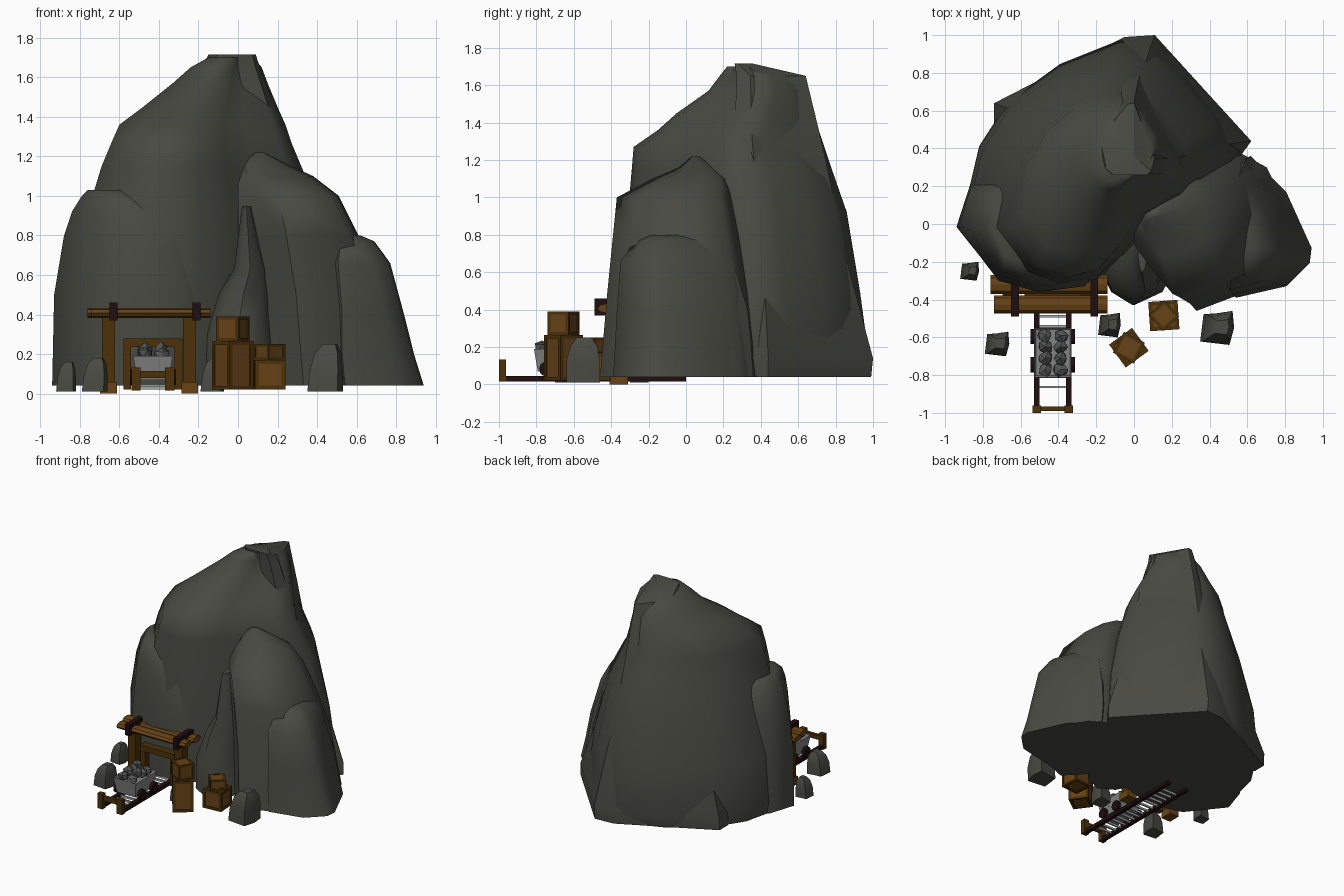
import bpy, bmesh, math, random
from mathutils import Matrix, Vector

random.seed(4)
old = bpy.data.objects.get("Cube")
if old:
    bpy.data.objects.remove(old, do_unlink=True)


def material(name, r, g, b):
    m = bpy.data.materials.new(name)
    m.use_nodes = True
    m.diffuse_color = (r, g, b, 1)
    bsdf = m.node_tree.nodes["Principled BSDF"]
    bsdf.inputs["Base Color"].default_value = (r, g, b, 1)
    bsdf.inputs["Roughness"].default_value = 0.9
    return m


STONE = material("dark stone", .067, .067, .055)
ORE = material("ore stone", .09, .095, .09)
WOOD = material("light wood", .135, .055, .008)
BEAM = material("dark wood", .072, .031, .003)
IRON = material("dark iron", .014, .004, .005)
STEEL = material("grey steel", .23, .23, .23)
RUNG = material("pale steel", .38, .39, .4)


def finish(name, bm, mats, smooth=None):
    bmesh.ops.recalc_face_normals(bm, faces=bm.faces)
    mesh = bpy.data.meshes.new(name)
    bm.to_mesh(mesh)
    bm.free()
    for m in mats:
        mesh.materials.append(m)
    obj = bpy.data.objects.new(name, mesh)
    bpy.context.collection.objects.link(obj)
    if smooth:
        bpy.ops.object.select_all(action='DESELECT')
        obj.select_set(True)
        bpy.context.view_layer.objects.active = obj
        bpy.ops.object.shade_smooth_by_angle(angle=math.radians(smooth))
    return obj


def box(name, x, y, z, mat):
    """Box given by its (low, high) range on each axis."""
    bm = bmesh.new()
    size = [r[1] - r[0] for r in (x, y, z)]
    mid = [(r[1] + r[0]) / 2 for r in (x, y, z)]
    bmesh.ops.create_cube(bm, size=1, matrix=Matrix.Translation(mid) @ Matrix.Diagonal((*size, 1)))
    return finish(name, bm, [mat])


def rock(name, outline, levels, smooth=65):
    """Loft an outline through levels of (z, x low, x high, y low, y high)."""
    xs, ys = zip(*outline)
    bm = bmesh.new()
    rings = []
    for z, x0, x1, y0, y1 in levels:
        rings.append([bm.verts.new((
            x0 + (x - min(xs)) / (max(xs) - min(xs)) * (x1 - x0),
            y0 + (y - min(ys)) / (max(ys) - min(ys)) * (y1 - y0), z)) for x, y in outline])
    n = len(outline)
    for a, b in zip(rings, rings[1:]):
        for i in range(n):
            j = (i + 1) % n
            bm.faces.new((a[i], a[j], b[j], b[i]))
    bm.faces.new(rings[0])
    bm.faces.new(rings[-1])
    return finish(name, bm, [STONE], smooth)


# Mountain: round main peak with an angular slab showing at its back corners and tip
rock("main_peak",
     [(-.93, -.02), (-.83, .4), (-.68, .63), (-.4, .83), (-.07, .96), (.13, .9), (.29, .75),
      (.46, .55), (.56, .38), (.45, .2), (.2, .08), (0, -.12), (-.2, -.3), (-.45, -.35), (-.7, -.29)],
     [(.04, -.91, .55, -.34, .95), (.13, -.92, .57, -.35, .98), (.5, -.9, .53, -.34, .93),
      (.92, -.76, .42, -.31, .86), (1.15, -.69, .32, -.29, .78), (1.27, -.64, .27, -.28, .74),
      (1.36, -.6, .24, -.15, .71), (1.45, -.48, .2, -.05, .68), (1.57, -.33, .15, .12, .64),
      (1.65, -.24, .12, .18, .58), (1.7, -.15, .08, .22, .42)])
rock("back_slab",
     [(-.74, .53), (-.74, .64), (-.37, .83), (-.05, .99), (.11, 1), (.62, .44), (.52, .3), (-.5, .3)],
     [(.04, -.74, .62, .3, .99), (.14, -.74, .62, .3, 1), (.7, -.54, .42, .3, .85),
      (1, -.45, .32, .28, .79), (1.32, -.36, .24, .26, .72), (1.65, -.18, .11, .27, .64),
      (1.715, -.15, .09, .26, .36)], 30)

# Lower rocks: front-left bulge, right peak, right shoulder, front foot
rock("left_bulge",
     [(-.94, -.02), (-.87, .2), (-.6, .3), (-.2, .2), (-.1, -.2), (-.25, -.33), (-.5, -.36), (-.72, -.3)],
     [(.04, -.94, -.1, -.35, .3), (.5, -.93, -.12, -.36, .3), (.8, -.88, -.2, -.33, .27),
      (.92, -.84, -.3, -.3, .24), (1, -.79, -.42, -.26, .2), (1.03, -.76, -.5, -.2, .15)])
rock("right_peak",
     [(0, -.1), (.2, .2), (.55, .38), (.7, .3), (.8, .1), (.75, -.3), (.32, -.46), (.14, -.27)],
     [(.04, .02, .8, -.46, .38), (.5, .01, .72, -.42, .33), (.8, 0, .61, -.39, .28),
      (1, 0, .51, -.37, .24), (1.1, 0, .38, -.18, .22), (1.16, .01, .25, -.04, .15),
      (1.22, .09, .13, .03, .07)])
rock("right_shoulder",
     [(.94, -.12), (.93, -.2), (.8, -.32), (.52, -.38), (.35, -.1), (.5, .3), (.6, .36), (.8, .17)],
     [(.04, .38, .94, -.39, .36), (.2, .38, .89, -.38, .35), (.4, .4, .84, -.37, .33),
      (.66, .4, .77, -.35, .25), (.77, .45, .69, -.27, .15), (.8, .5, .62, -.2, .02)])
rock("front_foot",
     [(-.2, -.2), (-.12, -.36), (0, -.43), (.15, -.36), (.24, -.2), (.1, 0), (-.1, 0)],
     [(.04, -.2, .24, -.43, 0), (.3, -.18, .2, -.43, 0), (.5, -.1, .18, -.4, 0),
      (.63, -.02, .16, -.36, 0), (.95, .02, .07, -.26, -.08)])

# Loose boulders
PEBBLE = [(0, .1), (.1, .9), (.5, .93), (.95, 1), (1, .5), (.85, 0)]
for i, (x0, x1, y0, y1, h) in enumerate([(-.92, -.82, -.3, -.2, .16), (-.79, -.66, -.7, -.57, .18),
                                         (-.19, -.07, -.6, -.47, .18), (.35, .53, -.64, -.46, .25)]):
    w, d = x1 - x0, y1 - y0
    rock(f"boulder_{i + 1}", PEBBLE,
         [(.01, x0, x1, y0, y1), (h * .5, x0 + w * .08, x1, y0, y1),
          (h * .82, x0 + w * .22, x1 - w * .04, y0 + d * .12, y1 - d * .08),
          (h, x0 + w * .45, x1 - w * .15, y0 + d * .3, y1 - d * .25)], 50)


# Entrance: outer posts with feet and iron bands, inner frame, two logs on top
def log(name, x0, x1, y, z, width, height):
    bm = bmesh.new()
    place = (Matrix.Translation(((x0 + x1) / 2, y, z)) @ Matrix.Diagonal((1, width, height, 1))
             @ Matrix.Rotation(math.pi / 2, 4, 'Y'))
    bmesh.ops.create_cone(bm, cap_ends=True, segments=8, radius1=.5, radius2=.5,
                          depth=x1 - x0, matrix=place)
    finish(name, bm, [WOOD])


log("front_log", -.74, -.14, -.425, .407, .095, .05)
log("back_log", -.76, -.14, -.32, .407, .1, .05)
for side, x in (("right", -.655), ("left", -.245)):
    box(f"{side}_post", (x - .033, x + .033), (-.4, -.33), (.02, .39), BEAM)
    box(f"{side}_post_foot", (x - .042, x + .042), (-.41, -.31), (0, .06), WOOD)
for side, x in (("right", -.63), ("left", -.21)):
    box(f"{side}_band", (x - .02, x + .02), (-.49, -.28), (.37, .46), IRON)
for side, x in (("right", -.56), ("left", -.3)):
    box(f"{side}_inner_post", (x - .02, x + .02), (-.4, -.35), (.02, .25), BEAM)
box("inner_lintel", (-.58, -.28), (-.405, -.345), (.235, .28), BEAM)

# Track with rungs and a buffer at the end
for side, x in (("right", -.515), ("left", -.345)):
    box(f"{side}_rail", (x - .015, x + .015), (-.98, 0), (.015, .045), IRON)
    box(f"{side}_buffer_post", (x - .023, x + .023), (-1, -.962), (.015, .133), BEAM)
box("buffer_beam", (-.53, -.33), (-.99, -.965), (.08, .115), BEAM)
for i in range(15):
    y = -.863 + i * .0535
    box(f"rung_{i + 1}", (-.505, -.355), (y - .006, y + .006), (.022, .038), RUNG)

# Ore cart: tapered open tub, wheels and axles
bm = bmesh.new()
bmesh.ops.create_cube(bm, size=1, matrix=Matrix.Translation((-.43, -.68, .13)) @ Matrix.Diagonal((.2, .265, .12, 1)))
for v in bm.verts:
    if v.co.z < .13:
        v.co.x = -.43 + (v.co.x + .43) * .8
        v.co.y = -.68 + (v.co.y + .68) * .85
bm.normal_update()
lid = [f for f in bm.faces if f.normal.z > .9]
bmesh.ops.inset_region(bm, faces=lid, thickness=.014)
bmesh.ops.translate(bm, verts=lid[0].verts, vec=(0, 0, -.06))
finish("cart_tub", bm, [STEEL])
for y in (-.745, -.595):
    box("cart_axle", (-.53, -.33), (y - .01, y + .01), (.07, .09), IRON)
    for x in (-.535, -.325):
        bm = bmesh.new()
        bmesh.ops.create_cone(bm, cap_ends=True, segments=12, radius1=.04, radius2=.04, depth=.025,
                              matrix=Matrix.Translation((x, y, .083)) @ Matrix.Rotation(math.pi / 2, 4, 'Y'))
        finish("cart_wheel", bm, [IRON], 30)

# Ore heap in the cart
for i in range(8):
    bm = bmesh.new()
    spot = Vector((-.47 + i % 2 * .08, -.77 + i // 2 * .06, .2 + random.uniform(-.01, .03)))
    bmesh.ops.create_icosphere(bm, subdivisions=1, radius=.044)
    for v in bm.verts:
        v.co = spot + v.co * random.uniform(.75, 1.1)
    finish(f"ore_{i + 1}", bm, [ORE])


# Crates: light panels inside a dark frame of twelve bars
def crate(name, x, y, z0, z1, width, turn):
    place = Matrix.Translation((x, y, (z0 + z1) / 2)) @ Matrix.Rotation(math.radians(turn), 4, 'Z')
    size = Vector((width, width, z1 - z0))
    bar = width * .13
    core = bmesh.new()
    bmesh.ops.create_cube(core, size=1, matrix=place @ Matrix.Diagonal((*(size * .93), 1)))
    finish(f"{name}_panels", core, [WOOD])
    frame = bmesh.new()
    for axis in range(3):
        for a in (-1, 1):
            for b in (-1, 1):
                scale = Vector((bar, bar, bar))
                scale[axis] = size[axis]
                shift = (size - scale) / 2
                shift[(axis + 1) % 3] *= a
                shift[(axis + 2) % 3] *= b
                bmesh.ops.create_cube(frame, size=1, matrix=place @ Matrix.Translation(shift)
                                      @ Matrix.Diagonal((*scale, 1)))
    finish(f"{name}_frame", frame, [BEAM])


crate("tall_crate", -.027, -.655, .02, .265, .15, 36)
crate("tall_crate_top", -.027, -.655, .265, .39, .125, 62)
crate("low_crate", .158, -.485, .02, .17, .155, 4)
crate("low_crate_top", .158, -.485, .17, .25, .115, 42)
